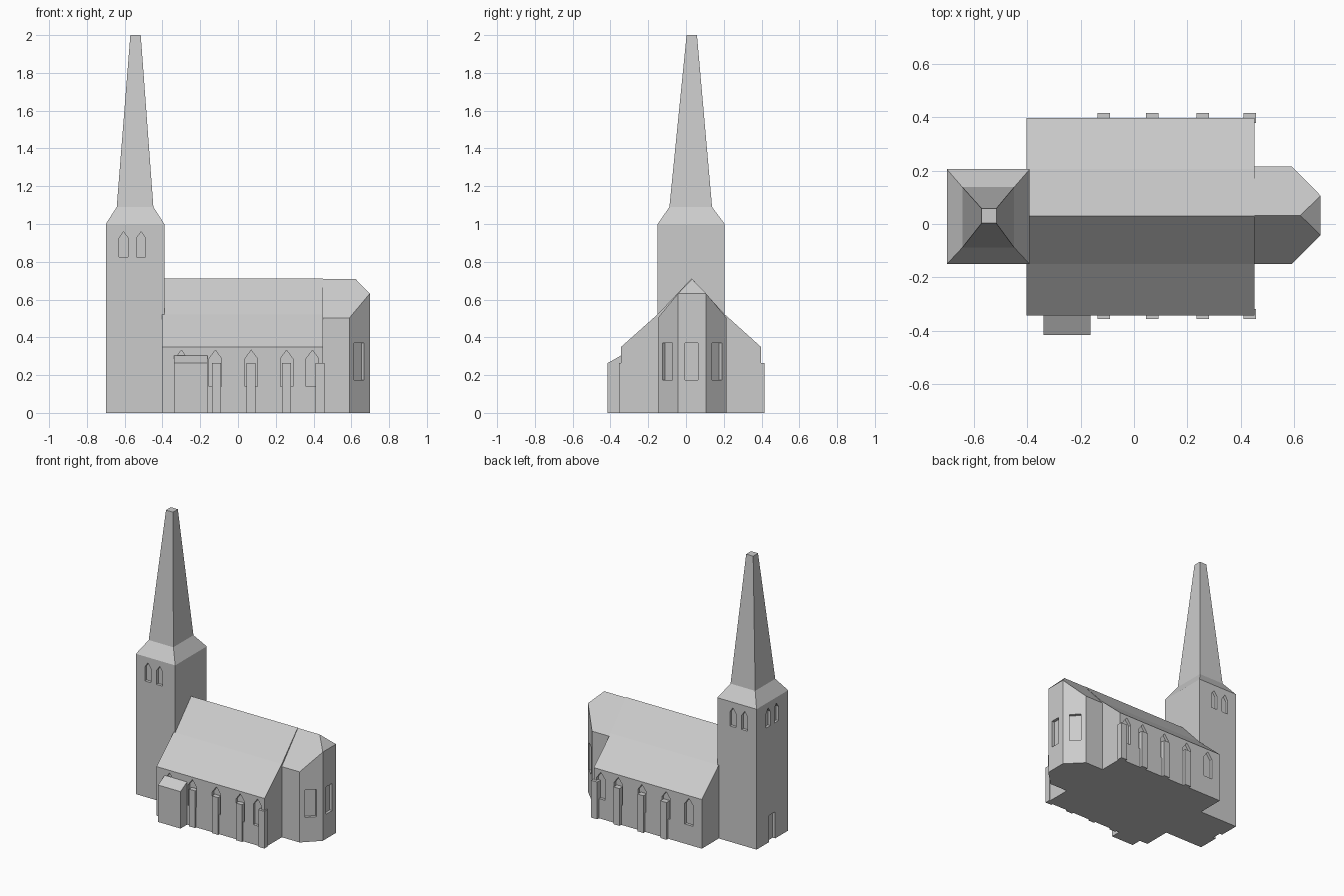
import bpy, bmesh, math
from mathutils import Matrix, Vector

if "Cube" in bpy.data.objects:
    bpy.data.objects.remove(bpy.data.objects["Cube"])

stone = bpy.data.materials.new("grey_stone")
stone.diffuse_color = (0.6, 0.6, 0.6, 1)
stone.use_nodes = True
stone.node_tree.nodes["Principled BSDF"].inputs["Base Color"].default_value = stone.diffuse_color


def make(name, bm):
    bmesh.ops.recalc_face_normals(bm, faces=bm.faces)
    me = bpy.data.meshes.new(name)
    bm.to_mesh(me)
    bm.free()
    me.materials.append(stone)
    ob = bpy.data.objects.new(name, me)
    bpy.context.collection.objects.link(ob)
    return ob


def loft(bm, rings):
    """Closed solid through a list of point rings."""
    vs = [[bm.verts.new(p) for p in r] for r in rings]
    n = len(vs[0])
    for a, b in zip(vs, vs[1:]):
        for i in range(n):
            j = (i + 1) % n
            bm.faces.new((a[i], a[j], b[j], b[i]))
    bm.faces.new(vs[0][::-1])
    bm.faces.new(vs[-1])


def rect(x0, x1, y0, y1, z):
    return [(x0, y0, z), (x1, y0, z), (x1, y1, z), (x0, y1, z)]


def opening(bm, x, y, angle, w, z0, z1, point=0, depth=0.02):
    """Cutter for a recess; angle is the direction the wall faces."""
    h = w / 2
    prof = [(-h, z0), (h, z0), (h, z1 - point)]
    prof += [(0, z1)] if point else []
    prof += [(-h, z1 - point)]
    m = Matrix.Translation((x, y, 0)) @ Matrix.Rotation(math.radians(angle), 4, 'Z')
    loft(bm, [[m @ Vector((d, u, z)) for u, z in prof] for d in (-depth, 0.03)])


def cut(ob, bm):
    """Carve the recesses into the wall, then drop the cutter."""
    cutter = make("cutter", bm)
    cutter.hide_render = True
    mod = ob.modifiers.new("recesses", 'BOOLEAN')
    mod.operation, mod.solver, mod.object = 'DIFFERENCE', 'EXACT', cutter
    dg = bpy.context.evaluated_depsgraph_get()
    me = bpy.data.meshes.new_from_object(ob.evaluated_get(dg))
    ob.modifiers.clear()
    ob.data = me
    bpy.data.objects.remove(cutter)


# Tower with skirt and truncated spire
bm = bmesh.new()
loft(bm, [rect(-0.70, -0.39, -0.15, 0.205, 0),
          rect(-0.70, -0.39, -0.15, 0.205, 1.0),
          rect(-0.642, -0.448, -0.088, 0.138, 1.09),
          rect(-0.57, -0.515, 0.003, 0.058, 2.0)])
tower = make("tower", bm)
c = bmesh.new()
for x in (-0.606, -0.513):
    opening(c, x, -0.15, -90, 0.048, 0.825, 0.96, 0.035)
    opening(c, x, 0.205, 90, 0.048, 0.825, 0.96, 0.035)
for y in (-0.018, 0.074):
    opening(c, -0.70, y, 180, 0.048, 0.825, 0.96, 0.035)
opening(c, -0.70, 0.03, 180, 0.07, -0.05, 0.19)   # west door
cut(tower, c)

# Nave with side aisles: one cross-section along x
section = [(-0.343, 0), (0.396, 0), (0.396, 0.35), (0.205, 0.522),
           (0.03, 0.712), (-0.15, 0.522), (-0.343, 0.35)]
bm = bmesh.new()
loft(bm, [[(x, y, z) for y, z in section] for x in (-0.402, 0.45)])
nave = make("nave_and_aisles", bm)
c = bmesh.new()
for x in (-0.30, -0.12, 0.07, 0.257, 0.394):
    opening(c, x, -0.343, -90, 0.066, 0.14, 0.332, 0.045)
    opening(c, x, 0.396, 90, 0.066, 0.14, 0.332, 0.045)
cut(nave, c)

# Choir with three-sided end and hipped roof
plan = [(0.42, -0.149, 0.503), (0.59, -0.149, 0.503), (0.698, -0.042, 0.632),
        (0.698, 0.106, 0.632), (0.59, 0.215, 0.503), (0.42, 0.215, 0.503)]
bm = bmesh.new()
lo = [bm.verts.new((x, y, 0)) for x, y, z in plan]
hi = [bm.verts.new(p) for p in plan]
r0, r1 = bm.verts.new((0.42, 0.032, 0.709)), bm.verts.new((0.622, 0.032, 0.709))
bm.faces.new(lo[::-1])
for i in range(5):
    bm.faces.new((lo[i], lo[i + 1], hi[i + 1], hi[i]))
bm.faces.new((lo[5], lo[0], hi[0], r0, hi[5]))
bm.faces.new((hi[0], hi[1], hi[2], r1, r0))
bm.faces.new((hi[2], hi[3], r1))
bm.faces.new((hi[3], hi[4], hi[5], r0, r1))
choir = make("choir", bm)
c = bmesh.new()
opening(c, 0.698, 0.03, 0, 0.068, 0.175, 0.37)
opening(c, 0.641, -0.0985, -45, 0.075, 0.175, 0.37)
opening(c, 0.641, 0.1635, 45, 0.075, 0.175, 0.37)
cut(choir, c)

# Buttresses along both aisles
bm = bmesh.new()
for x in (-0.113, 0.068, 0.257, 0.433):
    for y0, y1 in ((-0.356, -0.318), (0.378, 0.416)):
        loft(bm, [rect(x - 0.024, x + 0.024, y0, y1, z) for z in (0, 0.265)])
make("buttresses", bm)

# Lean-to porch on the front aisle
side = [(-0.416, 0), (-0.342, 0), (-0.342, 0.305), (-0.416, 0.263)]
bm = bmesh.new()
loft(bm, [[(x, y, z) for y, z in side] for x in (-0.338, -0.162)])
make("porch", bm)
